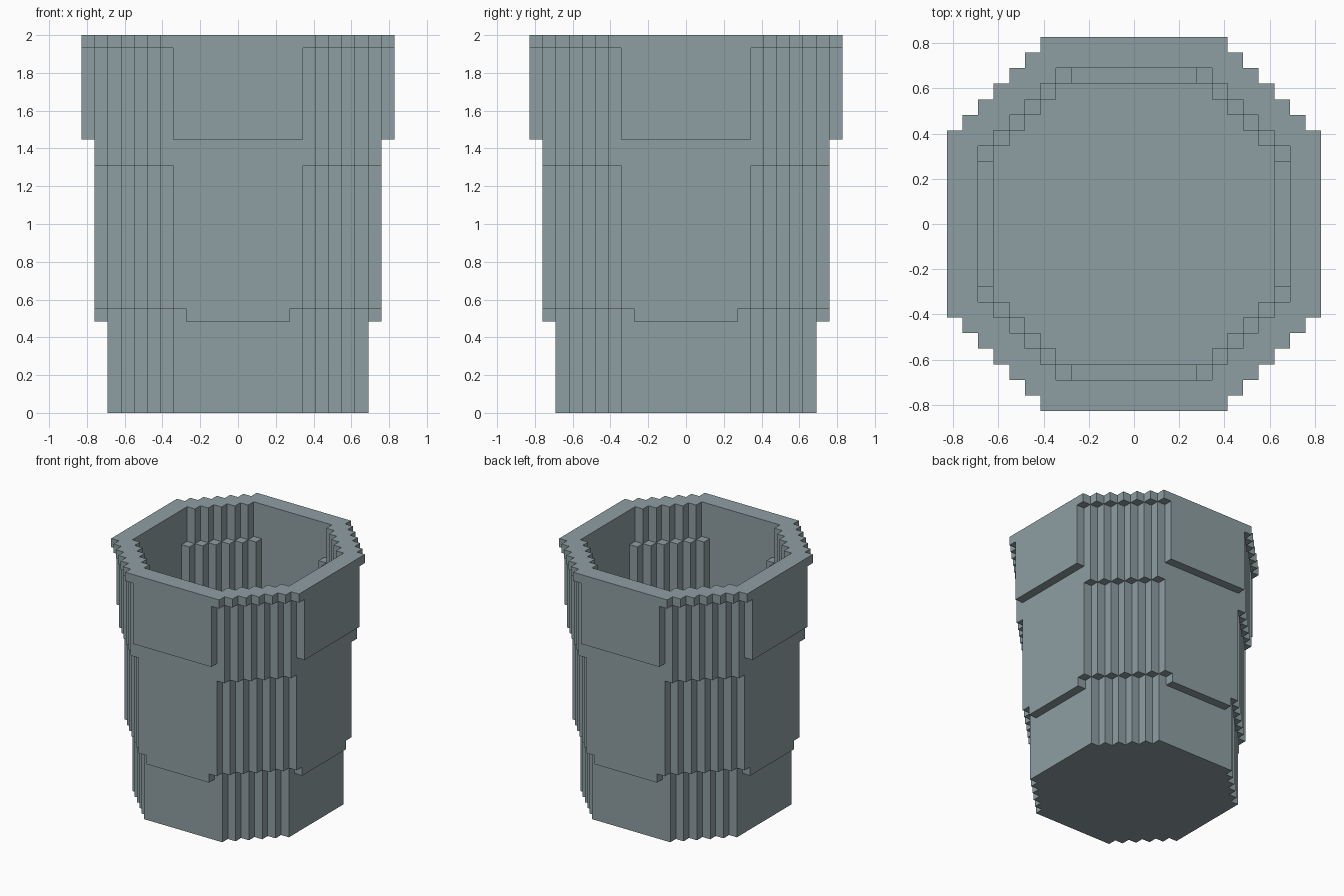
import bpy
import bmesh
from mathutils import Vector

if "Cube" in bpy.data.objects:
    bpy.data.objects.remove(bpy.data.objects["Cube"])

U = 2 / 29  # size of one block

# Bands as (start level, half width, diagonal limit of the stepped octagon)
OUTER = [(0, 10, 15), (7, 11, 15), (8, 11, 16), (19, 11, 17), (21, 12, 17), (28, 12, 18)]
CAVITY = [(16, 9, 14), (19, 10, 14), (25, 10, 15)]
HEIGHT = 29


def inside(bands, x, y, z):
    """Is the block whose low corner is (x, y, z) inside the banded octagon?"""
    band = None
    for b in bands:
        if z >= b[0]:
            band = b
    if band is None or z >= HEIGHT or z < 0:
        return False
    a = x + 1 if x >= 0 else -x
    b = y + 1 if y >= 0 else -y
    return max(a, b) <= band[1] and a + b <= band[2]


def solid(x, y, z):
    return inside(OUTER, x, y, z) and not inside(CAVITY, x, y, z)


# Stepped cup: one face wherever a solid block meets air
bm = bmesh.new()
corners = {}


def vert(p):
    key = tuple(round(c) for c in p)
    if key not in corners:
        corners[key] = bm.verts.new([c * U for c in key])
    return corners[key]


axes = [Vector((1, 0, 0)), Vector((0, 1, 0)), Vector((0, 0, 1))]
for z in range(HEIGHT):
    for x in range(-12, 12):
        for y in range(-12, 12):
            if not solid(x, y, z):
                continue
            p = Vector((x, y, z))
            for i in range(3):
                n, s, t = axes[i], axes[(i + 1) % 3], axes[(i + 2) % 3]
                for sign in (1, -1):
                    q = p + n * sign
                    if solid(round(q.x), round(q.y), round(q.z)):
                        continue
                    o = p + n if sign > 0 else p
                    loop = [o, o + s, o + s + t, o + t][::sign]
                    bm.faces.new([vert(c) for c in loop])

# Merge the blocks into large flat faces
bmesh.ops.dissolve_limit(bm, angle_limit=0.01, verts=bm.verts[:], edges=bm.edges[:])

mesh = bpy.data.meshes.new("stepped_cup")
bm.to_mesh(mesh)
bm.free()

grey = bpy.data.materials.new("blue_grey")
grey.diffuse_color = (0.274, 0.343, 0.365, 1)
grey.use_nodes = True
grey.node_tree.nodes["Principled BSDF"].inputs["Base Color"].default_value = grey.diffuse_color
mesh.materials.append(grey)
cup = bpy.data.objects.new("stepped_cup", mesh)
bpy.context.collection.objects.link(cup)
